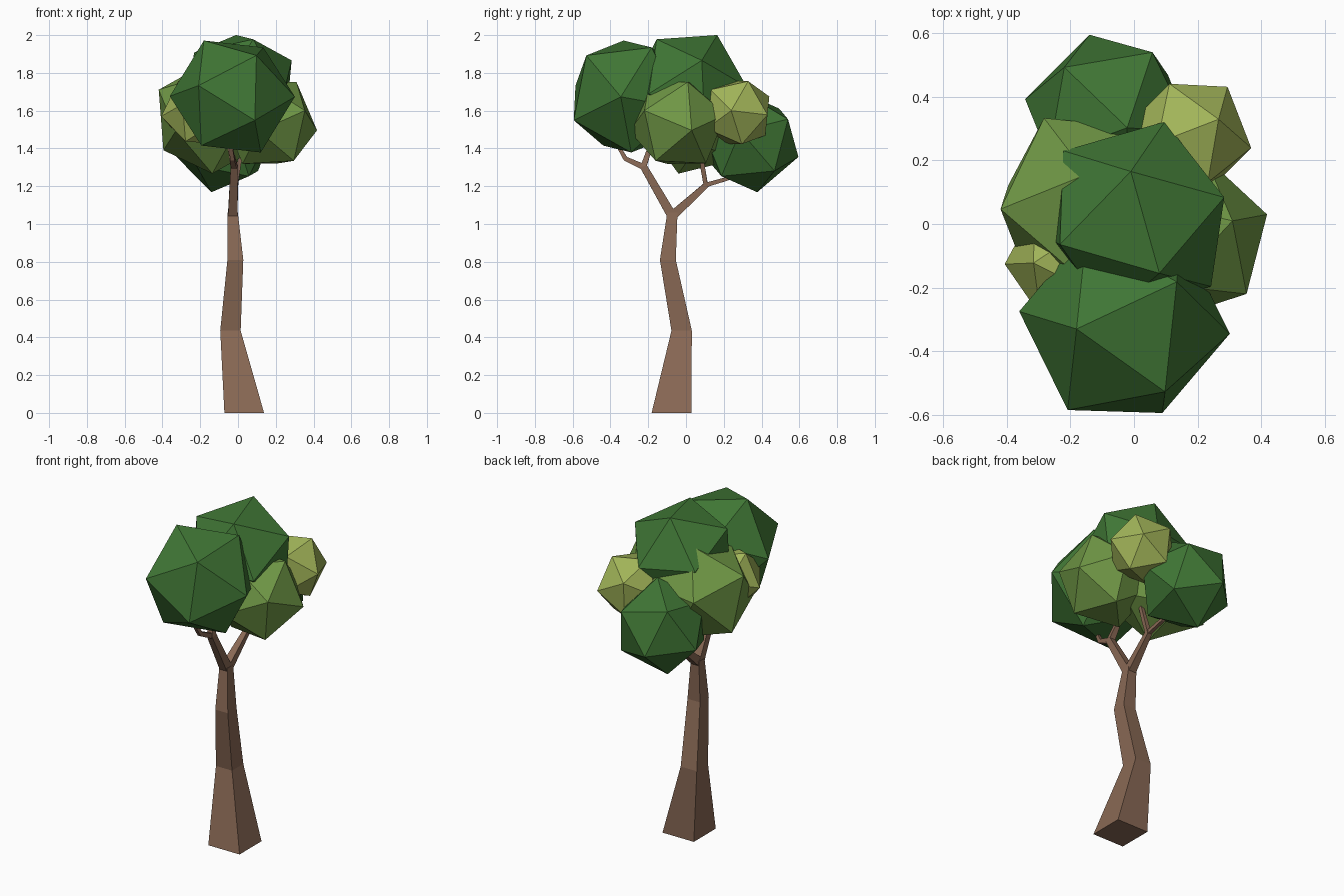
import bpy, bmesh
from mathutils import Vector, Matrix

if "Cube" in bpy.data.objects:
    bpy.data.objects.remove(bpy.data.objects["Cube"])


def material(name, rgb):
    m = bpy.data.materials.new(name)
    m.diffuse_color = (*rgb, 1)
    m.use_nodes = True
    m.node_tree.nodes["Principled BSDF"].inputs["Base Color"].default_value = m.diffuse_color
    return m


BARK = material("bark", (0.25, 0.14, 0.09))
DARK = material("dark_leaf", (0.05, 0.18, 0.035))
MID = material("mid_leaf", (0.16, 0.31, 0.06))
LIGHT = material("light_leaf", (0.36, 0.46, 0.10))


def finish(bm, name, mat):
    bmesh.ops.recalc_face_normals(bm, faces=bm.faces)
    me = bpy.data.meshes.new(name)
    bm.to_mesh(me)
    bm.free()
    me.materials.append(mat)
    ob = bpy.data.objects.new(name, me)
    bpy.context.collection.objects.link(ob)


def limb(name, path, axis=None):
    """Four-sided tapering tube; path entries are x, y, z, half width."""
    bm = bmesh.new()
    pts = [Vector(p[:3]) for p in path]
    rings = []
    for i, p in enumerate(pts):
        d = Vector(axis) if axis else pts[min(i + 1, len(pts) - 1)] - pts[max(i - 1, 0)]
        side = Vector((1, 0, 0))
        up = d.cross(side).normalized()
        side = up.cross(d).normalized()
        h = path[i][3]
        rings.append([bm.verts.new(p + side * a * h + up * b * h)
                      for a, b in ((-1, -1), (1, -1), (1, 1), (-1, 1))])
    for r, s in zip(rings, rings[1:]):
        for k in range(4):
            n = (k + 1) % 4
            bm.faces.new((r[k], r[n], s[n], s[k]))
    bm.faces.new(rings[0])
    bm.faces.new(rings[-1])
    finish(bm, name, BARK)


def frame(a, b):
    x = a.normalized()
    z = a.cross(b).normalized()
    return Matrix((x, z.cross(x), z)).transposed()


def clump(name, mat, radius, centre, corner, neighbour):
    """Icosahedron turned so two adjacent corners point at the given places."""
    bm = bmesh.new()
    bmesh.ops.create_icosphere(bm, subdivisions=1, radius=radius)
    bm.verts.ensure_lookup_table()
    v = bm.verts[0]
    w = v.link_edges[0].other_vert(v)
    c = Vector(centre)
    rot = frame(Vector(corner) - c, Vector(neighbour) - c) @ frame(v.co, w.co).transposed()
    for vert in bm.verts:
        vert.co = rot @ vert.co + c
    finish(bm, name, mat)


# Trunk
limb("trunk", [(0.033, -0.077, 0, 0.105), (-0.04, -0.023, 0.435, 0.054),
               (-0.014, -0.096, 0.81, 0.042), (-0.028, -0.072, 1.06, 0.027)], (0, 0, 1))

# Forked branches
limb("front_branch", [(-0.028, -0.075, 1.045, 0.025), (-0.02, -0.225, 1.305, 0.019),
                      (-0.045, -0.185, 1.42, 0.012), (-0.05, -0.15, 1.55, 0.008)])
limb("front_twig", [(-0.02, -0.22, 1.30, 0.016), (-0.03, -0.32, 1.345, 0.012),
                    (-0.04, -0.37, 1.43, 0.008)])
limb("back_branch", [(-0.028, -0.07, 1.045, 0.025), (-0.015, 0.105, 1.205, 0.015),
                     (0.0, 0.09, 1.29, 0.012), (0.03, 0.07, 1.45, 0.008)])
limb("back_twig", [(-0.015, 0.10, 1.205, 0.012), (-0.02, 0.22, 1.24, 0.010),
                   (-0.03, 0.30, 1.33, 0.008)])

# Leaf clumps
clump("front_leaves", DARK, 0.333, (-0.03, -0.31, 1.675), (-0.18, -0.33, 1.97), (0.14, -0.18, 1.93))
clump("top_leaves", DARK, 0.317, (0.01, 0.017, 1.721), (-0.01, 0.165, 2.0), (0.08, -0.155, 1.98))
clump("back_leaves", DARK, 0.273, (-0.081, 0.34, 1.432), (-0.14, 0.595, 1.355), (-0.14, 0.375, 1.17))
clump("right_leaves", MID, 0.265, (0.167, -0.044, 1.535), (0.418, 0.03, 1.496), (0.31, 0.01, 1.75))
clump("left_leaves", MID, 0.314, (-0.142, 0.058, 1.565), (-0.418, 0.047, 1.71), (-0.148, 0.157, 1.865))
clump("right_light_leaves", LIGHT, 0.197, (0.175, 0.275, 1.59), (0.365, 0.24, 1.6), (0.21, 0.345, 1.765))
clump("left_light_leaves", LIGHT, 0.198, (-0.21, -0.115, 1.59), (-0.405, -0.126, 1.57), (-0.27, -0.12, 1.77))
